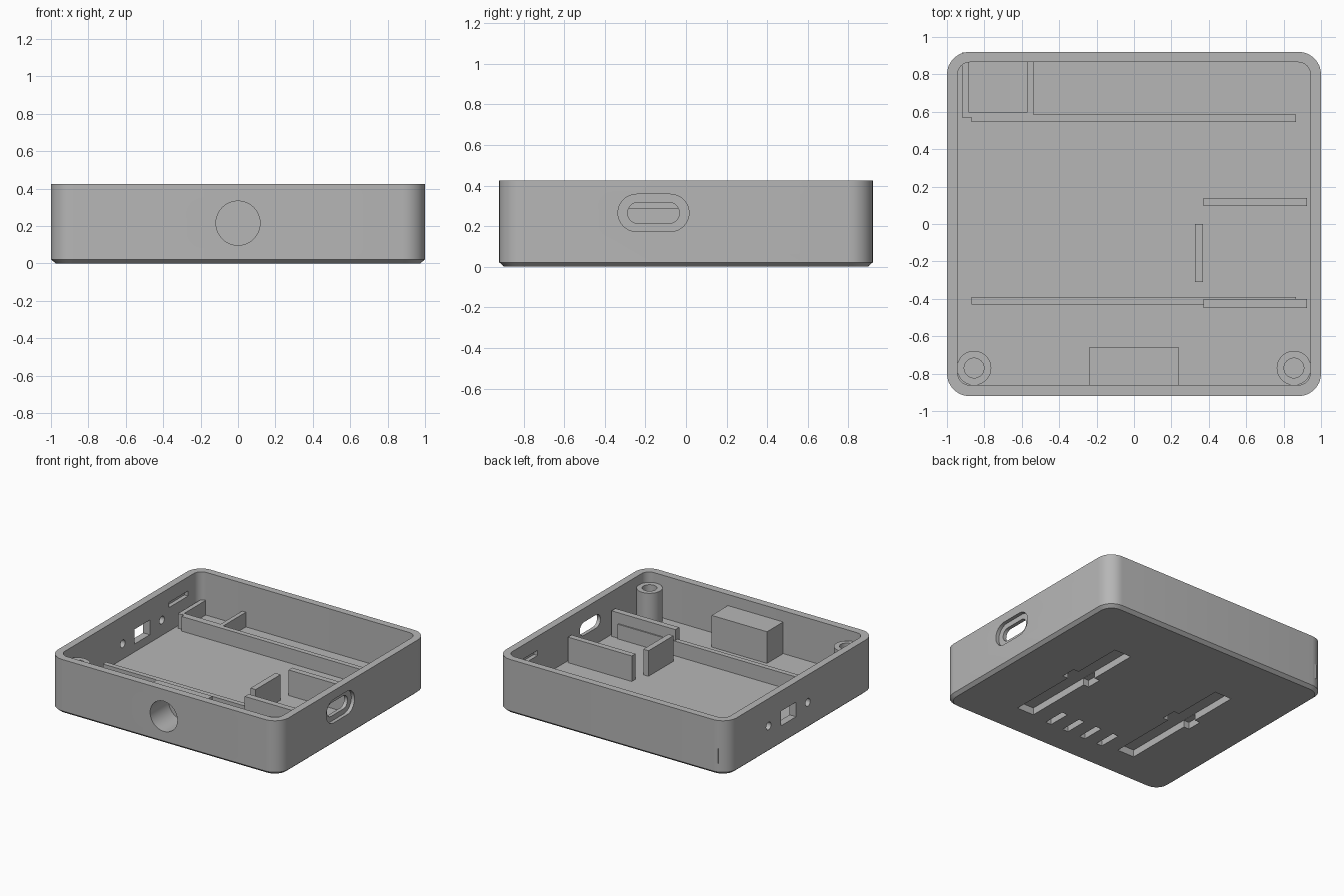
import bpy, bmesh, math

cube = bpy.data.objects.get("Cube")
if cube:
    bpy.data.objects.remove(cube, do_unlink=True)

GREY = (0.47, 0.47, 0.47, 1)
mat = bpy.data.materials.new("plain grey")
mat.use_nodes = True
mat.diffuse_color = GREY
mat.node_tree.nodes["Principled BSDF"].inputs["Base Color"].default_value = GREY


def outline(a, b, w, h, r=0.0, n=8):
    """Rounded rectangle centred on (a, b)."""
    if r == 0:
        n = 0
    pts = []
    for q, (sa, sb) in enumerate([(1, 1), (-1, 1), (-1, -1), (1, -1)]):
        for i in range(n + 1):
            t = math.pi / 2 * (q + (i / n if n else 0))
            p = (a + sa * (w / 2 - r) + r * math.cos(t),
                 b + sb * (h / 2 - r) + r * math.sin(t))
            if not pts or math.dist(p, pts[-1]) > 1e-5:
                pts.append(p)
    if math.dist(pts[0], pts[-1]) < 1e-5:
        pts.pop()
    return pts


def loft(name, levels, axis="z"):
    """Join matching outlines, each at a distance along the axis."""
    place = {"x": lambda a, b, t: (t, a, b),
             "y": lambda a, b, t: (a, t, b),
             "z": lambda a, b, t: (a, b, t)}[axis]
    bm = bmesh.new()
    rings = [[bm.verts.new(place(a, b, t)) for a, b in pts] for pts, t in levels]
    for lo, hi in zip(rings, rings[1:]):
        for i in range(len(lo)):
            j = (i + 1) % len(lo)
            bm.faces.new((lo[i], lo[j], hi[j], hi[i]))
    bm.faces.new(rings[0])
    bm.faces.new(rings[-1])
    bmesh.ops.recalc_face_normals(bm, faces=bm.faces)
    me = bpy.data.meshes.new(name)
    bm.to_mesh(me)
    bm.free()
    me.materials.append(mat)
    ob = bpy.data.objects.new(name, me)
    bpy.context.collection.objects.link(ob)
    return ob


def prism(name, pts, lo, hi, axis="z"):
    return loft(name, [(pts, lo), (pts, hi)], axis)


def box(name, x0, x1, y0, y1, z0, z1):
    return prism(name, outline((x0 + x1) / 2, (y0 + y1) / 2, x1 - x0, y1 - y0), z0, z1)


def circle(a, b, r):
    return outline(a, b, 2 * r, 2 * r, r, 12)


def cut(target, cutters):
    """Subtract the cutters, then remove them."""
    for c in cutters:
        c.hide_render = True
        m = target.modifiers.new("cut", "BOOLEAN")
        m.operation, m.solver, m.object = "DIFFERENCE", "EXACT", c
    bpy.context.view_layer.update()
    dg = bpy.context.evaluated_depsgraph_get()
    me = bpy.data.meshes.new_from_object(target.evaluated_get(dg))
    target.modifiers.clear()
    target.data = me
    for c in cutters:
        bpy.data.objects.remove(c, do_unlink=True)


def round_port():
    return prism("cutter", circle(0, 0.215, 0.118), -1, -0.69, "y")


FLOOR, SUNK = 0.09, 0.08
parts = []

# Outer tray with a chamfered base
tray = loft("tray", [(outline(0, 0, 1.95, 1.79, 0.095), 0),
                     (outline(0, 0, 2, 1.84, 0.12), 0.022),
                     (outline(0, 0, 2, 1.84, 0.12), 0.425)])
parts.append(tray)
cuts = [prism("cutter", outline(0, 0.002, 1.886, 1.726, 0.065), FLOOR, 0.6), round_port()]

# Charging slot with its outer recess
cuts.append(prism("cutter", outline(-0.16, 0.265, 0.35, 0.184, 0.092), 0.972, 1.1, "x"))
cuts.append(prism("cutter", outline(-0.16, 0.265, 0.255, 0.104, 0.052), 0.9, 1.05, "x"))

# Switch window and its screw holes
cuts.append(prism("cutter", outline(0.16, 0.21, 0.19, 0.115), -1.1, -0.9, "x"))
for y in (-0.08, 0.405):
    cuts.append(prism("cutter", circle(y, 0.21, 0.03), -1.1, -0.9, "x"))

# Lid clip grooves in both side walls
for s in (-1, 1):
    cuts.append(box("cutter", s * 0.945 - 0.03, s * 0.945 + 0.03, 0.49, 0.73, 0.275, 0.315))

# Underside: long mounting recesses with a cross notch, and short vents
for s in (-1, 1):
    cuts.append(box("cutter", s * 0.465 - 0.073, s * 0.465 + 0.073, -0.645, 0.43, -0.1, 0.055))
    cuts.append(box("cutter", s * 0.465 - 0.12, s * 0.465 + 0.12, -0.09, 0.03, -0.1, 0.053))
for i in range(4):
    x = -0.24 + 0.157 * i
    cuts.append(box("cutter", x - 0.025, x + 0.025, -0.67, -0.49, -0.1, 0.055))
cut(tray, cuts)

# Block behind the round front port
block = box("port_block", -0.24, 0.24, -0.875, -0.66, SUNK, 0.338)
cut(block, [round_port()])
parts.append(block)

# Screw posts
for side, s in (("left", 1), ("right", -1)):
    post = prism(side + "_screw_post", circle(s * 0.855, -0.77, 0.092), SUNK, 0.347)
    cut(post, [prism("cutter", circle(s * 0.855, -0.77, 0.053), 0.12, 0.6)])
    parts.append(post)

# Low rails and corner bracket
LOW, HIGH = 0.205, 0.29
parts += [
    box("back_rail", -0.87, 0.865, 0.545, 0.585, SUNK, LOW),
    box("front_rail", -0.87, 0.865, -0.43, -0.39, SUNK, LOW),
    box("bracket_outer_wall", -0.92, -0.885, 0.57, 0.917, FLOOR, LOW),
    box("bracket_inner_wall", -0.57, -0.537, 0.57, 0.88, SUNK, LOW),
    box("bracket_cross_wall", -0.9, -0.55, 0.57, 0.6, SUNK, LOW - 0.0005),
]

# Tall plates that hold the charging board
parts += [
    box("board_plate_back", 0.372, 0.925, 0.095, 0.14, SUNK, HIGH),
    box("board_plate_front", 0.372, 0.925, -0.448, -0.4, SUNK, HIGH),
    box("board_stop", 0.325, 0.37, -0.31, 0.0, SUNK, HIGH),
]

# Smooth the rounded walls and keep hard edges
bpy.ops.object.select_all(action="DESELECT")
for ob in parts:
    ob.select_set(True)
bpy.context.view_layer.objects.active = tray
bpy.ops.object.shade_smooth_by_angle(angle=math.radians(30))
